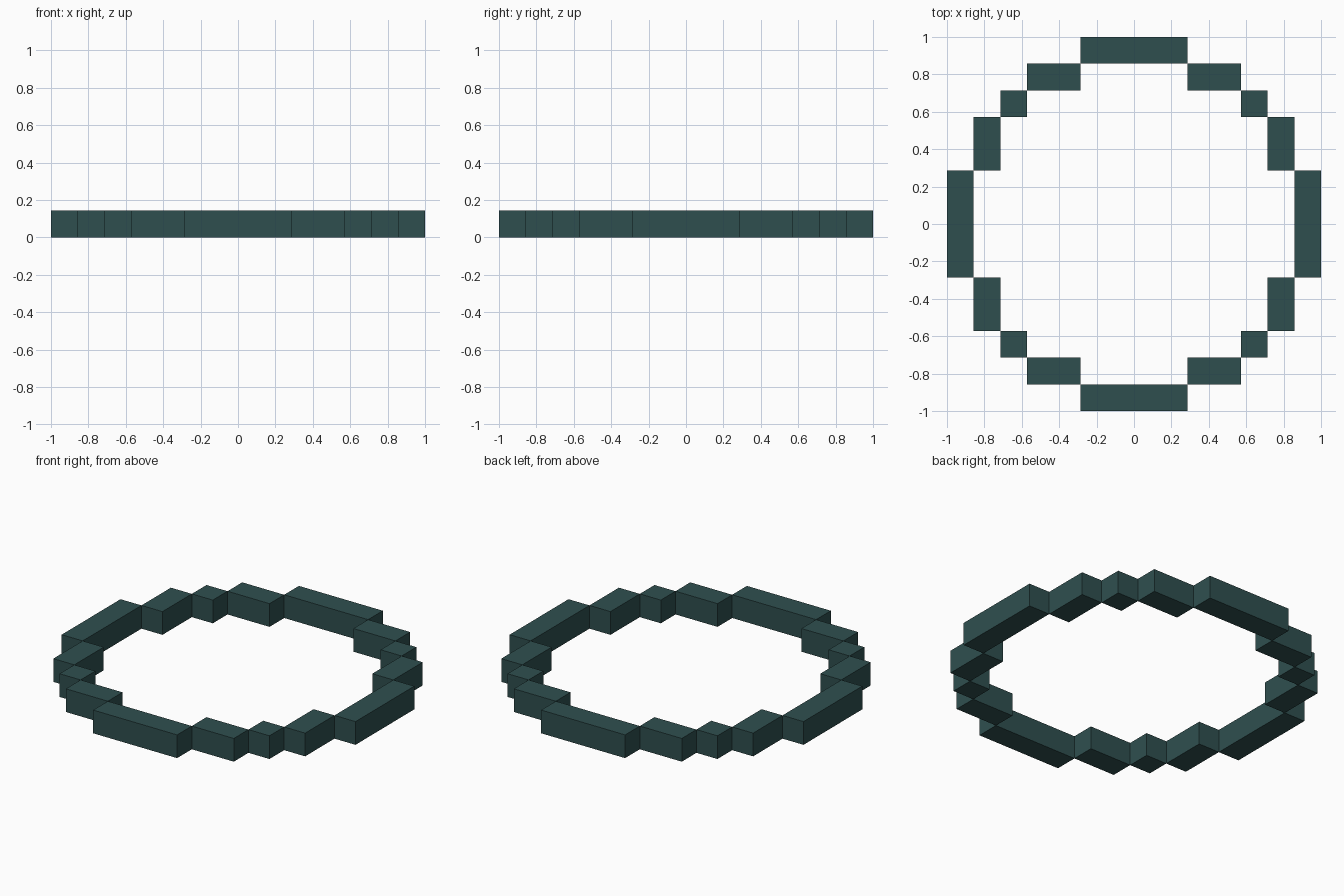
import bpy, bmesh

if "Cube" in bpy.data.objects:
    bpy.data.objects.remove(bpy.data.objects["Cube"])

U = 1 / 7  # one block; the ring is 14 blocks across

mat = bpy.data.materials.new("dark_slate")
mat.diffuse_color = (0.028, 0.078, 0.078, 1)
mat.use_nodes = True
mat.node_tree.nodes["Principled BSDF"].inputs["Base Color"].default_value = mat.diffuse_color


def block(name, x0, x1, y0, y1):
    """Box one unit tall on the ground, limits given in block units."""
    bm = bmesh.new()
    bmesh.ops.create_cube(bm, size=1)
    for v in bm.verts:
        v.co.x = (x1 if v.co.x > 0 else x0) * U
        v.co.y = (y1 if v.co.y > 0 else y0) * U
        v.co.z = U if v.co.z > 0 else 0
    me = bpy.data.meshes.new(name)
    bm.to_mesh(me)
    bm.free()
    me.materials.append(mat)
    ob = bpy.data.objects.new(name, me)
    bpy.context.collection.objects.link(ob)


# Long straight blocks on the four sides
block("back_side", -2, 2, 6, 7)
block("front_side", -2, 2, -7, -6)
block("right_side", 6, 7, -2, 2)
block("left_side", -7, -6, -2, 2)

# Stepped corner blocks, mirrored into each quadrant
steps = {"step_wide": (2, 4, 5, 6), "step_corner": (4, 5, 4, 5), "step_deep": (5, 6, 2, 4)}
for sx, side in ((1, "right"), (-1, "left")):
    for sy, end in ((1, "back"), (-1, "front")):
        for name, (x0, x1, y0, y1) in steps.items():
            xs = sorted((sx * x0, sx * x1))
            ys = sorted((sy * y0, sy * y1))
            block(f"{end}_{side}_{name}", *xs, *ys)
